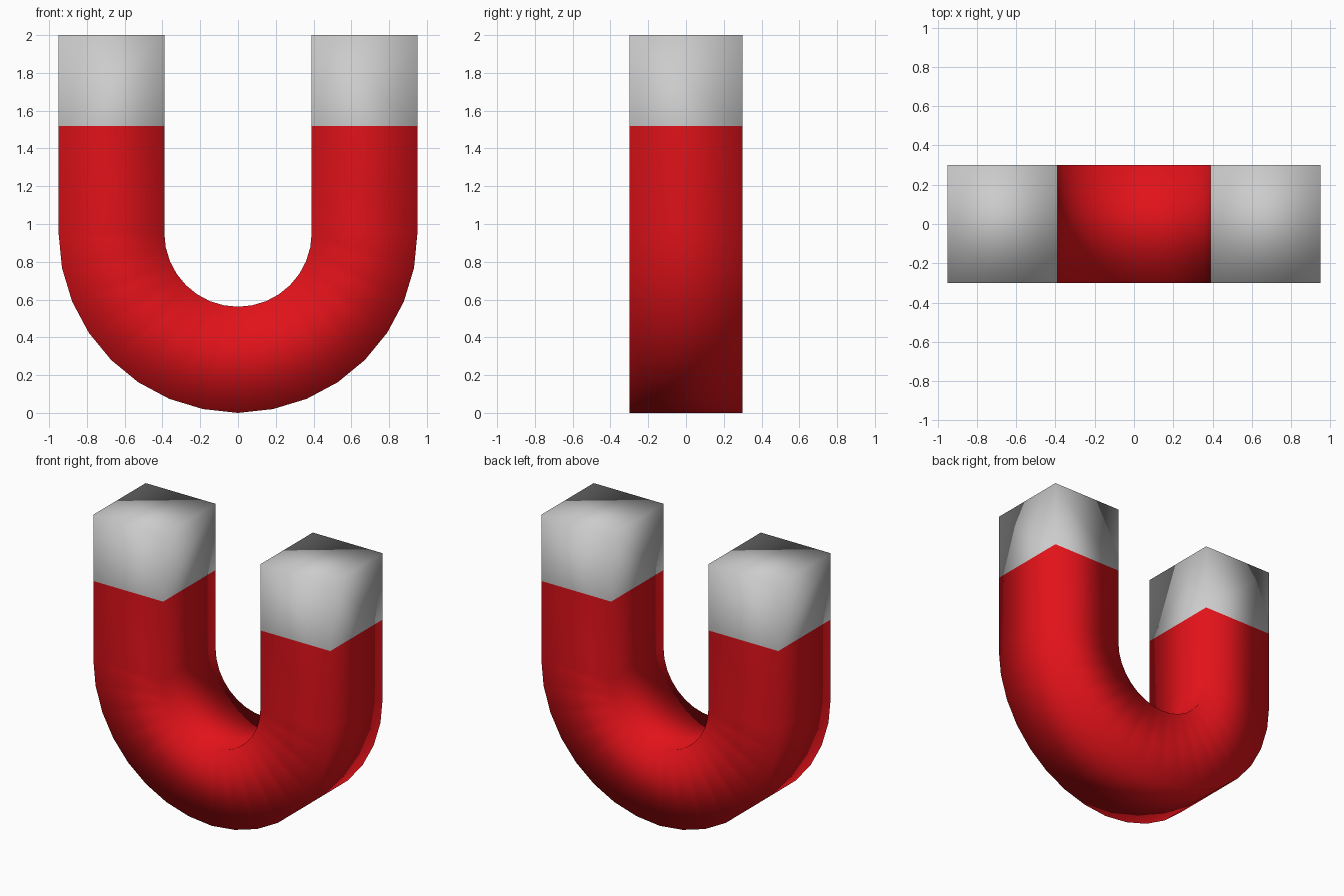
import bpy, bmesh
from math import pi, sin, cos

if "Cube" in bpy.data.objects:
    bpy.data.objects.remove(bpy.data.objects["Cube"])

OUTER, INNER, HALF_Y, BEND_Z = 0.95, 0.39, 0.30, 0.952
SEAM_Z, TOP_Z, STEPS = 1.52, 2.0, 16


def material(name, rgb):
    m = bpy.data.materials.new(name)
    m.diffuse_color = (*rgb, 1)
    m.use_nodes = True
    m.node_tree.nodes["Principled BSDF"].inputs["Base Color"].default_value = m.diffuse_color
    return m


def sweep(name, stations, mat, cap_end=False):
    """Skin rectangular rings; each station is an (outer, inner) pair of x,z points."""
    bm = bmesh.new()
    rings = []
    for (ox, oz), (ix, iz) in stations:
        rings.append([bm.verts.new(p) for p in (
            (ox, -HALF_Y, oz), (ix, -HALF_Y, iz),
            (ix, HALF_Y, iz), (ox, HALF_Y, oz))])
    for a, b in zip(rings, rings[1:]):
        for i in range(4):
            j = (i + 1) % 4
            bm.faces.new((a[i], a[j], b[j], b[i]))
    if cap_end:
        bm.faces.new(rings[-1])
    bmesh.ops.recalc_face_normals(bm, faces=bm.faces)
    for f in bm.faces:
        f.smooth = True
    me = bpy.data.meshes.new(name)
    bm.to_mesh(me)
    bm.free()
    me.materials.append(mat)
    ob = bpy.data.objects.new(name, me)
    bpy.context.collection.objects.link(ob)
    return ob


def leg(side, z):
    return (side * OUTER, z), (side * INNER, z)


red = material("red_paint", (0.75, 0.006, 0.01))
grey = material("bare_metal", (0.55, 0.55, 0.55))

# Red horseshoe: left leg, half-round bend, right leg
bend = []
for i in range(STEPS + 1):
    a = pi + pi * i / STEPS
    bend.append(tuple((r * cos(a), max(0, BEND_Z + r * sin(a))) for r in (OUTER, INNER)))
sweep("magnet_body", [leg(-1, SEAM_Z)] + bend + [leg(1, SEAM_Z)], red)

# Grey pole tips, open where they meet the body
for side, label in ((-1, "left"), (1, "right")):
    sweep(label + "_pole_tip", [leg(side, SEAM_Z), leg(side, TOP_Z)], grey, cap_end=True)

# Settle the lowest point exactly on the ground
body = bpy.data.objects["magnet_body"].data
low = min(v.co.z for v in body.vertices)
for v in body.vertices:
    if v.co.z - low < 1e-5:
        v.co.z = 0
